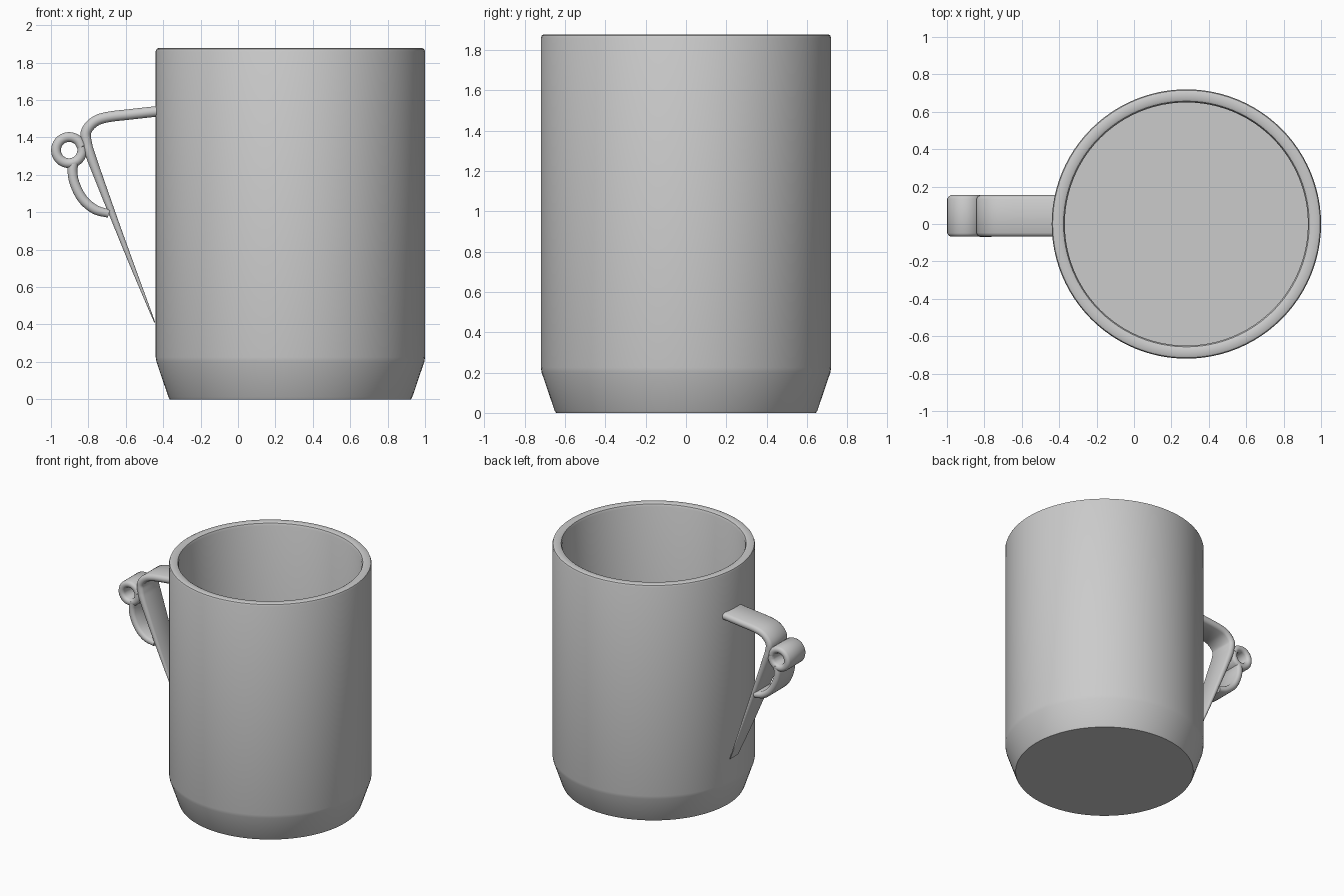
import bpy, bmesh, math
from mathutils import Vector

if "Cube" in bpy.data.objects:
    bpy.data.objects.remove(bpy.data.objects["Cube"])

grey = bpy.data.materials.new("plain grey")
grey.use_nodes = True
grey.diffuse_color = (0.6, 0.6, 0.6, 1)
grey.node_tree.nodes["Principled BSDF"].inputs["Base Color"].default_value = (0.6, 0.6, 0.6, 1)


def finish(name, bm, angle):
    bmesh.ops.recalc_face_normals(bm, faces=bm.faces)
    mesh = bpy.data.meshes.new(name)
    bm.to_mesh(mesh)
    bm.free()
    mesh.materials.append(grey)
    obj = bpy.data.objects.new(name, mesh)
    bpy.context.collection.objects.link(obj)
    bpy.ops.object.select_all(action="DESELECT")
    obj.select_set(True)
    bpy.context.view_layer.objects.active = obj
    bpy.ops.object.shade_smooth_by_angle(angle=math.radians(angle))
    return obj


def lathe(name, profile, x, sides=96):
    """Spin a closed (radius, height) profile whose ends lie on the axis."""
    bm = bmesh.new()
    verts = [bm.verts.new((r, 0, z)) for r, z in profile]
    edges = [bm.edges.new(pair) for pair in zip(verts, verts[1:])]
    bmesh.ops.spin(bm, geom=verts + edges, cent=(0, 0, 0), axis=(0, 0, 1),
                   angle=math.tau, steps=sides, use_duplicate=False)
    bmesh.ops.remove_doubles(bm, verts=bm.verts, dist=0.0005)
    bmesh.ops.translate(bm, verts=bm.verts, vec=(x, 0, 0))
    return finish(name, bm, 35)


def smooth_path(points, steps=8):
    """Catmull-Rom curve through (x, z, thickness, width) points."""
    pts = [Vector(p) for p in points]
    pts = [2 * pts[0] - pts[1]] + pts + [2 * pts[-1] - pts[-2]]
    out = []
    for a, b, c, d in zip(pts, pts[1:], pts[2:], pts[3:]):
        for i in range(steps):
            t = i / steps
            out.append(0.5 * (2 * b + (c - a) * t + (2 * a - 5 * b + 4 * c - d) * t * t
                              + (3 * b - a - 3 * c + d) * t ** 3))
    return out + [pts[-2]]


def ribbon(name, path, y):
    """Sweep a flat strip with rounded edges along a path in the xz plane."""
    bm = bmesh.new()
    rings = []
    for i, p in enumerate(path):
        ahead = path[min(i + 1, len(path) - 1)] - path[max(i - 1, 0)]
        normal = Vector((-ahead[1], ahead[0])).normalized()
        half, side = p[2] / 2, p[3] / 2
        ring = []
        for k in range(12):
            a = math.tau * (k + 0.5) / 12
            across = math.copysign(side - half, math.cos(a)) + half * math.cos(a)
            off = normal * half * math.sin(a)
            ring.append(bm.verts.new((p[0] + off.x, y + across, p[1] + off.y)))
        rings.append(ring)
    for r, s in zip(rings, rings[1:]):
        for k in range(12):
            j = (k + 1) % 12
            bm.faces.new((r[k], r[j], s[j], s[k]))
    bm.faces.new(rings[0])
    bm.faces.new(rings[-1])
    return finish(name, bm, 50)


# Mug: tapered foot, straight wall, softened rim and hollow inside
lathe("mug_body", [(0, 0), (0.645, 0), (0.652, 0.012), (0.716, 0.2), (0.72, 0.225),
                   (0.72, 1.86), (0.715, 1.873), (0.705, 1.878), (0.668, 1.878),
                   (0.657, 1.872), (0.65, 1.855), (0.65, 0.2), (0, 0.2)], 0.28)

# Handle strap: short arm, rounded bend, then a long tapering tail
W, Y = 0.224, 0.043
ribbon("handle_strap", smooth_path([
    (-0.40, 1.543, 0.058, W), (-0.56, 1.525, 0.058, W), (-0.70, 1.508, 0.058, W),
    (-0.77, 1.482, 0.058, W), (-0.812, 1.43, 0.058, W), (-0.808, 1.37, 0.056, W),
    (-0.78, 1.28, 0.053, W), (-0.66, 0.96, 0.036, 0.19),
    (-0.55, 0.675, 0.022, 0.15), (-0.445, 0.41, 0.006, 0.10)]), Y)

# Small rolled curl on the outside of the bend
curl = [(-0.903 + 0.07 * math.cos(a), 1.332 + 0.07 * math.sin(a), 0.054, W)
        for a in (math.radians(15 + 30 * i) for i in range(12))]
ribbon("handle_curl", smooth_path(curl + [(-0.835, 1.35, 0.05, W)], 5), Y)

# Thumb loop sweeping from the curl back to the strap
ribbon("handle_lower_loop", smooth_path([
    (-0.875, 1.275, 0.054, W), (-0.885, 1.22, 0.054, W), (-0.872, 1.15, 0.054, W),
    (-0.83, 1.07, 0.054, W), (-0.765, 1.015, 0.052, W), (-0.69, 0.992, 0.046, 0.21)]), Y)
